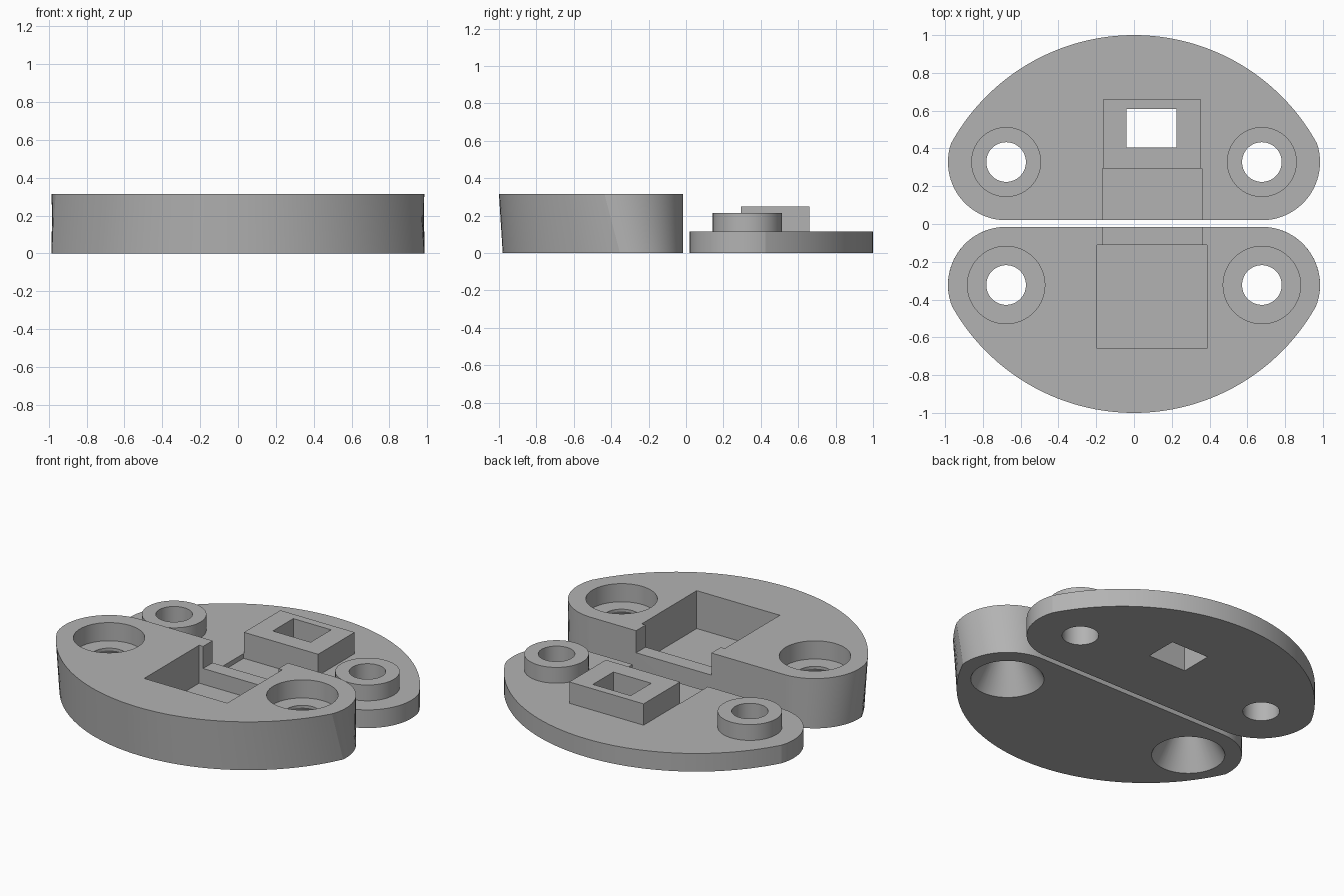
import bpy
import bmesh
from math import acos, atan2, cos, hypot, pi, radians, sin

if "Cube" in bpy.data.objects:
    bpy.data.objects.remove(bpy.data.objects["Cube"])

grey = bpy.data.materials.new("plain grey")
grey.use_nodes = True
COLOUR = (0.45, 0.45, 0.45, 1)
grey.diffuse_color = COLOUR
grey.node_tree.nodes["Principled BSDF"].inputs["Base Color"].default_value = COLOUR

HOLE_X = 0.677
END_R = 0.308
HOLE_R = 0.105


def make_object(name, bm):
    bmesh.ops.recalc_face_normals(bm, faces=bm.faces)
    mesh = bpy.data.meshes.new(name)
    bm.to_mesh(mesh)
    bm.free()
    mesh.materials.append(grey)
    obj = bpy.data.objects.new(name, mesh)
    bpy.context.collection.objects.link(obj)
    return obj


def loft(name, lower, upper, z0, z1):
    """Closed solid between two outlines with matching point counts."""
    bm = bmesh.new()
    a = [bm.verts.new((x, y, z0)) for x, y in lower]
    b = [bm.verts.new((x, y, z1)) for x, y in upper]
    bm.faces.new(a)
    bm.faces.new(b)
    n = len(a)
    for i in range(n):
        j = (i + 1) % n
        bm.faces.new((a[i], a[j], b[j], b[i]))
    return make_object(name, bm)


def box(name, x0, x1, y0, y1, z0, z1):
    rect = [(x0, y0), (x1, y0), (x1, y1), (x0, y1)]
    return loft(name, rect, rect, z0, z1)


def cone(name, x, y, r0, r1, z0, z1, n=64):
    ring = [(cos(2 * pi * i / n), sin(2 * pi * i / n)) for i in range(n)]
    return loft(name, [(x + r0 * c, y + r0 * s) for c, s in ring],
                [(x + r1 * c, y + r1 * s) for c, s in ring], z0, z1)


def arc(cx, cy, r, a0, a1, n):
    return [(cx + r * cos(a0 + (a1 - a0) * i / n),
             cy + r * sin(a0 + (a1 - a0) * i / n)) for i in range(n + 1)]


def half_oval(hole_y, big_r, tip, side):
    """Straight inner edge, two round ends and one wide outer arc."""
    centre = tip - big_r
    rise = hole_y - centre
    dist = hypot(HOLE_X, rise)
    spread = acos((big_r ** 2 - dist ** 2 - END_R ** 2) / (2 * dist * END_R))
    kink = atan2(rise, HOLE_X) - spread
    kx, ky = HOLE_X + END_R * cos(kink), hole_y + END_R * sin(kink)
    sweep = atan2(ky - centre, kx)
    pts = arc(HOLE_X, hole_y, END_R, -pi / 2, kink, 24)
    pts += arc(0, centre, big_r, sweep, pi - sweep, 56)[1:-1]
    pts += arc(-HOLE_X, hole_y, END_R, pi - kink, 1.5 * pi, 24)
    return [(x, side * y) for x, y in pts]


def combine(target, operation, tools):
    for tool in tools:
        mod = target.modifiers.new(operation.lower(), 'BOOLEAN')
        mod.operation = operation
        mod.solver = 'EXACT'
        mod.object = tool
        tool.hide_render = True
        bpy.context.view_layer.objects.active = target
        bpy.ops.object.modifier_apply(modifier=mod.name)
        bpy.data.objects.remove(tool)


# Thin cover plate with bosses and a latch block
outline = half_oval(0.328, 1.105, 1.0, 1)
cover = loft("cover_plate", outline, outline, 0, 0.115)
combine(cover, 'DIFFERENCE', [
    box("cable_channel", -0.167, 0.36, -0.1, 0.295, 0.085, 0.3)])
combine(cover, 'UNION', [
    box("latch_block", -0.165, 0.355, 0.295, 0.66, 0.05, 0.25)] + [
    cone("boss", s * HOLE_X, 0.328, 0.185, 0.185, 0.05, 0.215) for s in (-1, 1)])
combine(cover, 'DIFFERENCE', [
    box("latch_window", -0.04, 0.225, 0.405, 0.61, -0.1, 0.4)] + [
    cone("screw_hole", s * HOLE_X, 0.328, HOLE_R, HOLE_R, -0.1, 0.4) for s in (-1, 1)])

# Thick housing, its outer wall leaning in towards the bottom
housing = loft("housing", half_oval(0.323, 1.085, 0.98, -1),
               half_oval(0.323, 1.105, 1.0, -1), 0, 0.315)
combine(housing, 'DIFFERENCE', [
    box("pocket", -0.195, 0.387, -0.66, -0.11, 0.075, 0.5),
    box("pocket_mouth", -0.167, 0.36, -0.2, 0.1, 0.175, 0.5)])
# Countersink below, screw hole, and counterbore above
for s in (-1, 1):
    x = s * HOLE_X
    combine(housing, 'DIFFERENCE', [
        cone("counterbore", x, -0.323, 0.205, 0.205, 0.2, 0.5),
        cone("screw_hole", x, -0.323, HOLE_R, HOLE_R, 0.1, 0.4),
        cone("countersink", x, -0.323, 0.216, HOLE_R, -0.01, 0.185)])

# Smooth round walls, crisp rims
bpy.ops.object.select_all(action='DESELECT')
for obj in (cover, housing):
    obj.select_set(True)
bpy.context.view_layer.objects.active = housing
bpy.ops.object.shade_smooth_by_angle(angle=radians(8))
